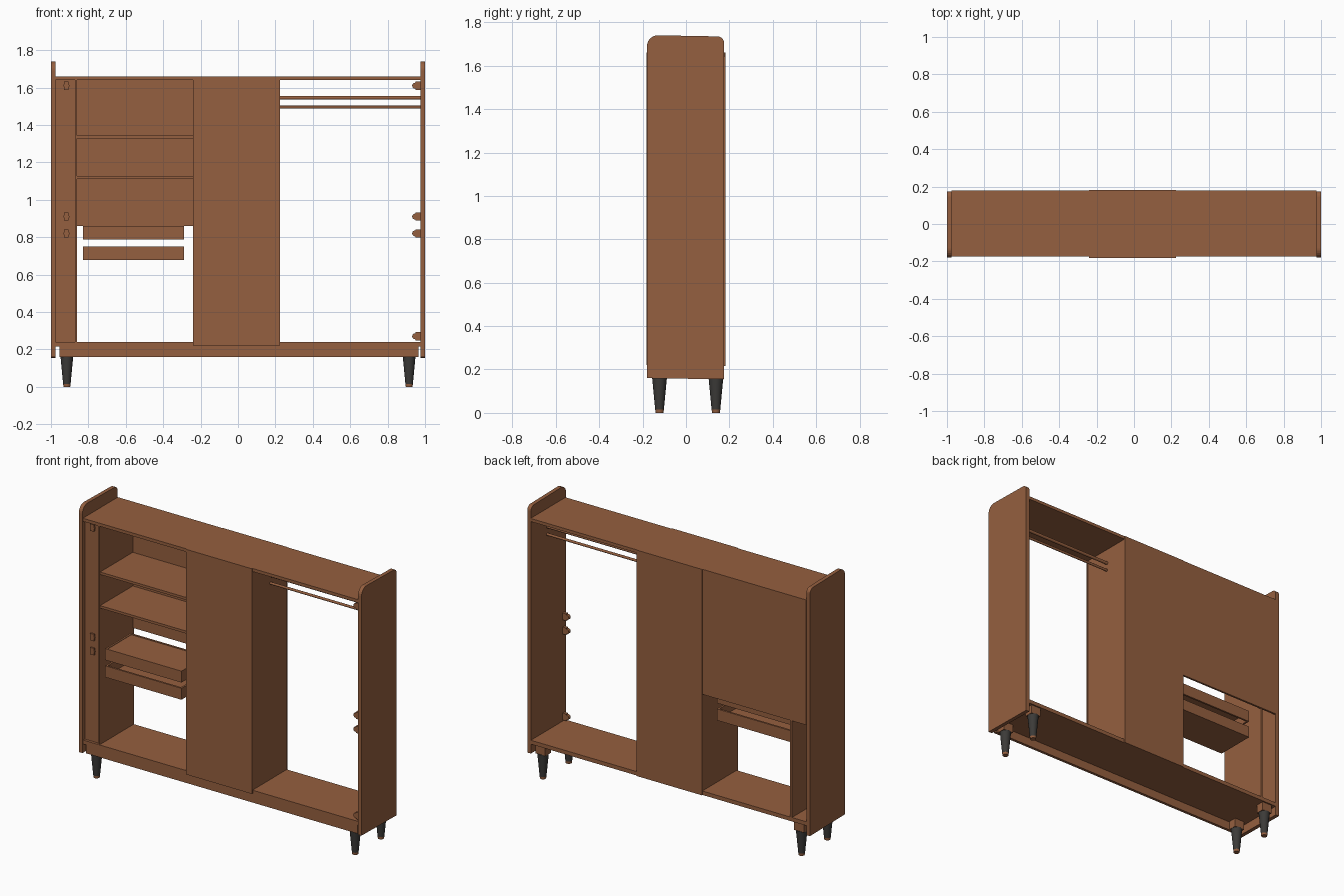
import bpy, bmesh, math
from mathutils import Matrix, Vector

if "Cube" in bpy.data.objects:
    bpy.data.objects.remove(bpy.data.objects["Cube"])


def material(name, rgb):
    m = bpy.data.materials.new(name)
    m.diffuse_color = (*rgb, 1)
    m.use_nodes = True
    m.node_tree.nodes["Principled BSDF"].inputs["Base Color"].default_value = m.diffuse_color
    return m


WOOD = material("warm_brown_wood", (0.30, 0.115, 0.05))
DARK = material("dark_grey_leg", (0.045, 0.043, 0.04))


def finish(bm, name, mat):
    bmesh.ops.recalc_face_normals(bm, faces=bm.faces)
    me = bpy.data.meshes.new(name)
    bm.to_mesh(me)
    bm.free()
    me.materials.append(mat)
    ob = bpy.data.objects.new(name, me)
    bpy.context.collection.objects.link(ob)
    return ob


def box(name, x, y, z, mat=WOOD):
    """Box from three (low, high) ranges."""
    bm = bmesh.new()
    bmesh.ops.create_cube(bm, size=1)
    for v in bm.verts:
        v.co = Vector([r[0] + (c + 0.5) * (r[1] - r[0]) for c, r in zip(v.co, (x, y, z))])
    return finish(bm, name, mat)


def cone(name, centre, r_low, r_high, length, mat, rot=None, sides=24):
    bm = bmesh.new()
    mtx = Matrix.Translation(centre) @ (rot or Matrix.Identity(4))
    bmesh.ops.create_cone(bm, cap_ends=True, segments=sides, radius1=r_low,
                          radius2=r_high, depth=length, matrix=mtx)
    for f in bm.faces:
        f.smooth = len(f.verts) == 4
    return finish(bm, name, mat)


def arc(cy, cz, r, a0, a1, n=6):
    return [(cy + r * math.cos(math.radians(a0 + (a1 - a0) * i / n)),
             cz + r * math.sin(math.radians(a0 + (a1 - a0) * i / n))) for i in range(n + 1)]


def side_panel(name, x0, x1):
    """Upright panel with rounded top corners."""
    profile = [(-0.18, 0.16), (0.175, 0.155)]
    profile += arc(0.145, 1.705, 0.03, 0, 90) + arc(-0.13, 1.69, 0.05, 90, 180)
    bm = bmesh.new()
    face = bm.faces.new([bm.verts.new((x0, y, z)) for y, z in profile])
    ext = bmesh.ops.extrude_face_region(bm, geom=[face])["geom"]
    bmesh.ops.translate(bm, vec=(x1 - x0, 0, 0),
                        verts=[g for g in ext if isinstance(g, bmesh.types.BMVert)])
    return finish(bm, name, WOOD)


# Outer carcass
side_panel("left_side_panel", -1.0, -0.975)
side_panel("right_side_panel", 0.975, 1.0)
box("top_board", (-0.975, 0.975), (-0.175, 0.178), (1.64, 1.66))
box("bottom_board", (-0.975, 0.975), (-0.172, 0.175), (0.215, 0.24))
box("front_plinth_rail", (-0.955, 0.965), (-0.17, -0.152), (0.16, 0.216))

# Closed centre cupboard with front door and back
box("centre_cupboard", (-0.238, 0.223), (-0.17, 0.172), (0.24, 1.64))
box("centre_door", (-0.24, 0.225), (-0.181, -0.17), (0.22, 1.66))
box("centre_back", (-0.24, 0.225), (0.172, 0.181), (0.215, 1.66))

# Left compartment: divider, filler strip, upper back panel and shelves
box("left_divider", (-0.872, -0.86), (-0.17, 0.175), (0.24, 1.64))
box("left_filler_strip", (-0.975, -0.87), (-0.155, -0.143), (0.24, 1.64))
box("left_back_panel", (-0.975, -0.24), (0.165, 0.178), (0.86, 1.655))
for i, z in enumerate((1.335, 1.12)):
    box(f"shelf_{i + 1}", (-0.862, -0.236), (-0.165, 0.168), (z - 0.008, z + 0.008))


# Drawer trays hanging below the shelves
def tray(name, z0, z1, board_z):
    xa, xb, ya, yb, t = -0.828, -0.288, -0.16, 0.1, 0.012
    box(name + "_board", (xa, xb), (ya, yb), (board_z, board_z + t))
    box(name + "_front", (xa, xb), (ya, ya + t), (z0, z1))
    box(name + "_back", (xa, xb), (yb - t, yb), (z0, z1))
    box(name + "_left", (xa, xa + t), (ya, yb), (z0, z1))
    box(name + "_right", (xb - t, xb), (ya, yb), (z0, z1))


tray("upper_tray", 0.787, 0.86, 0.845)
tray("lower_tray", 0.677, 0.75, 0.677)

# Hanging rails in the right compartment
along_x = Matrix.Rotation(math.pi / 2, 4, "Y")
for i, (z, r) in enumerate(((1.545, 0.010), (1.495, 0.008))):
    cone(f"hanging_rail_{i + 1}", (0.6, 0.01, z), r, r, 0.76, WOOD, along_x, 16)

# Small hinges left on both outer sides
for side, sx, x in (("left", -1, -0.925), ("right", 1, 0.955)):
    for level, z in (("upper", 1.61), ("middle_a", 0.91), ("middle_b", 0.82), ("lower", 0.27)):
        if side == "left" and level == "lower":
            continue
        cone(f"{side}_{level}_hinge_cup", (x - sx * 0.008, -0.155, z), 0.016, 0.016, 0.02, WOOD,
             Matrix.Rotation(math.pi / 2, 4, "X"), 12)
        box(f"{side}_{level}_hinge_arm", (x - 0.006, x + 0.02), (-0.165, -0.145),
            (z - 0.022, z + 0.022))

# Tapered legs with brown feet and mounting blocks
for xn, x in (("left", -0.915), ("right", 0.915)):
    for yn, y in (("front", -0.122), ("back", 0.138)):
        cone(f"{yn}_{xn}_leg", (x, y, 0.0885), 0.02, 0.034, 0.147, DARK)
        cone(f"{yn}_{xn}_foot", (x, y, 0.0075), 0.018, 0.020, 0.015, WOOD)
        box(f"{yn}_{xn}_leg_mount", (x - 0.035, x + 0.035), (y - 0.028, y + 0.028), (0.16, 0.216))
